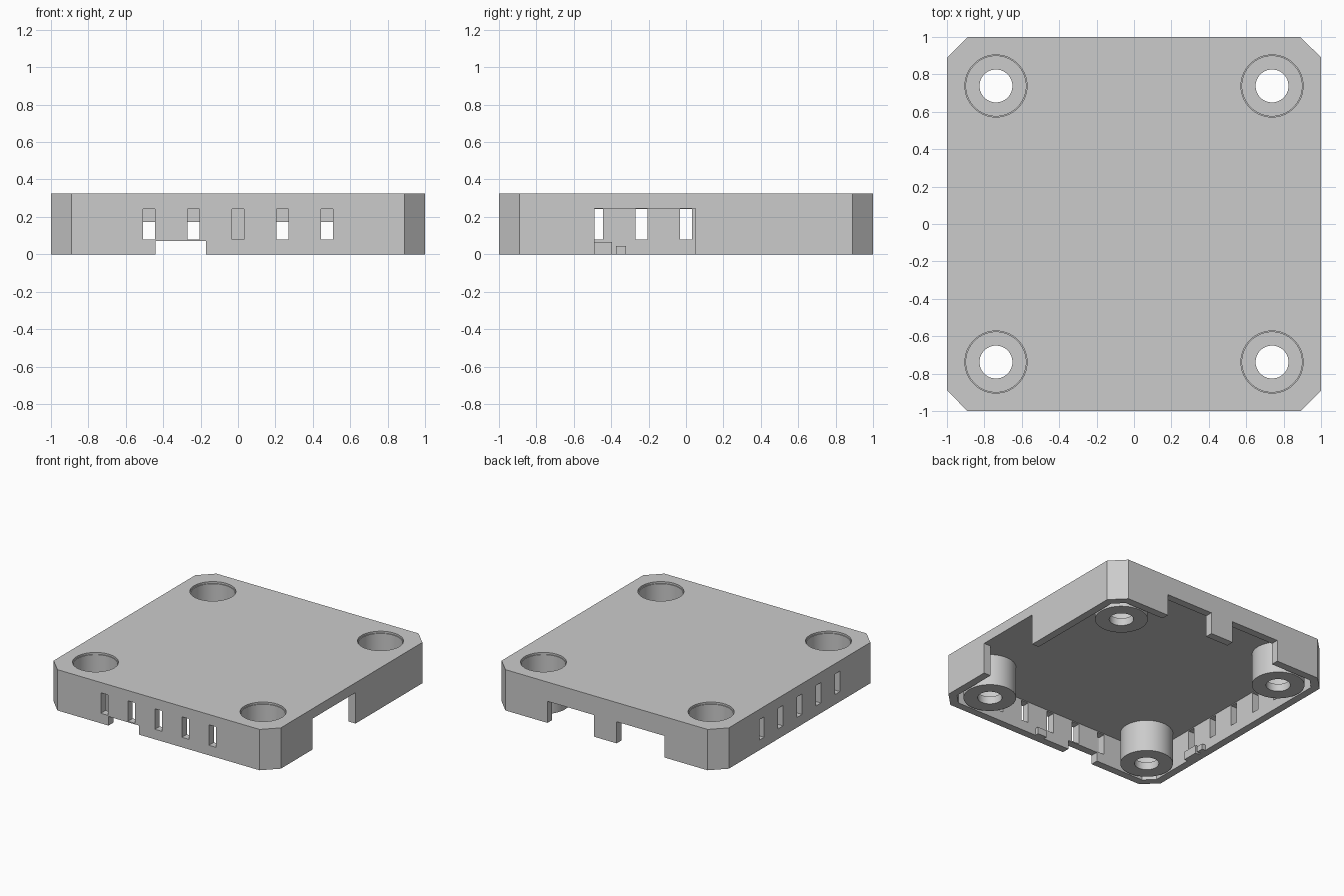
import bpy

cube = bpy.data.objects.get("Cube")
if cube:
    bpy.data.objects.remove(cube, do_unlink=True)

HEIGHT, CEILING, WALL = 0.325, 0.25, 0.06
POST = 0.738

grey = bpy.data.materials.new("light_grey")
grey.use_nodes = True
colour = (0.6, 0.6, 0.6, 1)
grey.diffuse_color = colour
grey.node_tree.nodes["Principled BSDF"].inputs["Base Color"].default_value = colour


def make(name, verts, faces):
    mesh = bpy.data.meshes.new(name)
    mesh.from_pydata(verts, [], faces)
    mesh.materials.append(grey)
    obj = bpy.data.objects.new(name, mesh)
    bpy.context.collection.objects.link(obj)
    return obj


def prism(name, outline, z0, z1):
    n = len(outline)
    verts = [(x, y, z) for z in (z0, z1) for x, y in outline]
    faces = [tuple(reversed(range(n))), tuple(range(n, 2 * n))]
    faces += [(i, (i + 1) % n, (i + 1) % n + n, i + n) for i in range(n)]
    return make(name, verts, faces)


def block(name, x0, x1, y0, y1, z0, z1):
    return prism(name, [(x0, y0), (x1, y0), (x1, y1), (x0, y1)], z0, z1)


def octagon(r, c):
    """Square of half width r with its corners cut back to c."""
    return [(c, -r), (r, -c), (r, c), (c, r), (-c, r), (-r, c), (-r, -c), (-c, -r)]


def cylinder(name, x, y, r, z0, z1):
    bpy.ops.mesh.primitive_cylinder_add(vertices=64, radius=r, depth=z1 - z0,
                                        location=(x, y, (z0 + z1) / 2))
    obj = bpy.context.object
    obj.name = name
    obj.data.materials.append(grey)
    return obj


def combine(body, tool, operation="DIFFERENCE"):
    mod = body.modifiers.new("shape", "BOOLEAN")
    mod.operation, mod.solver, mod.object = operation, "EXACT", tool
    bpy.context.view_layer.objects.active = body
    bpy.ops.object.modifier_apply(modifier=mod.name)
    bpy.data.objects.remove(tool, do_unlink=True)


# Open-bottomed shell with clipped corners
shell = prism("enclosure_cover", octagon(1, 0.89), 0, HEIGHT)
combine(shell, prism("cavity", octagon(1 - WALL, 0.865), -0.1, CEILING))

# Counterbored screw posts
corners = [(sx * POST, sy * POST) for sx in (-1, 1) for sy in (-1, 1)]
for x, y in corners:
    combine(shell, cylinder("post", x, y, 0.19, 0, CEILING + 0.03), "UNION")
for x, y in corners:
    combine(shell, cylinder("head_bore", x, y, 0.16, 0.06, HEIGHT + 0.1))
    combine(shell, cylinder("bore_lip", x, y, 0.166, HEIGHT - 0.015, HEIGHT + 0.1))
    combine(shell, cylinder("screw_hole", x, y, 0.088, -0.1, 0.1))

# Vent slots in the front and right-hand walls
for i in range(-2, 3):
    p = i * 0.238
    combine(shell, block("vent", p - 0.031, p + 0.031, -1.1, -0.9, 0.08, 0.243))
    combine(shell, block("vent", -1.1, -0.9, p - 0.031, p + 0.031, 0.08, 0.243))

# Connector openings: front notch, side opening, two at the back
combine(shell, block("notch", -0.44, -0.17, -1.1, -0.9, -0.1, 0.072))
combine(shell, block("side_opening", 0.9, 1.1, -0.49, 0.05, -0.1, 0.246))
for x0, x1 in ((-0.51, -0.09), (0.11, 0.52)):
    combine(shell, block("back_opening", x0, x1, 0.9, 1.1, -0.1, 0.172))

# Smooth bores, crisp edges
bpy.ops.object.select_all(action="DESELECT")
shell.select_set(True)
bpy.context.view_layer.objects.active = shell
bpy.ops.object.shade_smooth_by_angle(angle=0.5)

# Small locating tabs on the inner walls
inner = 1 - WALL
block("side_tab_large", -inner - 0.005, -inner + 0.03, -0.52, -0.395, 0, 0.065)
block("side_tab_small", -inner - 0.005, -inner + 0.03, -0.375, -0.32, 0, 0.045)
block("front_tab", 0.06, 0.14, -inner - 0.005, -inner + 0.03, 0, 0.055)
